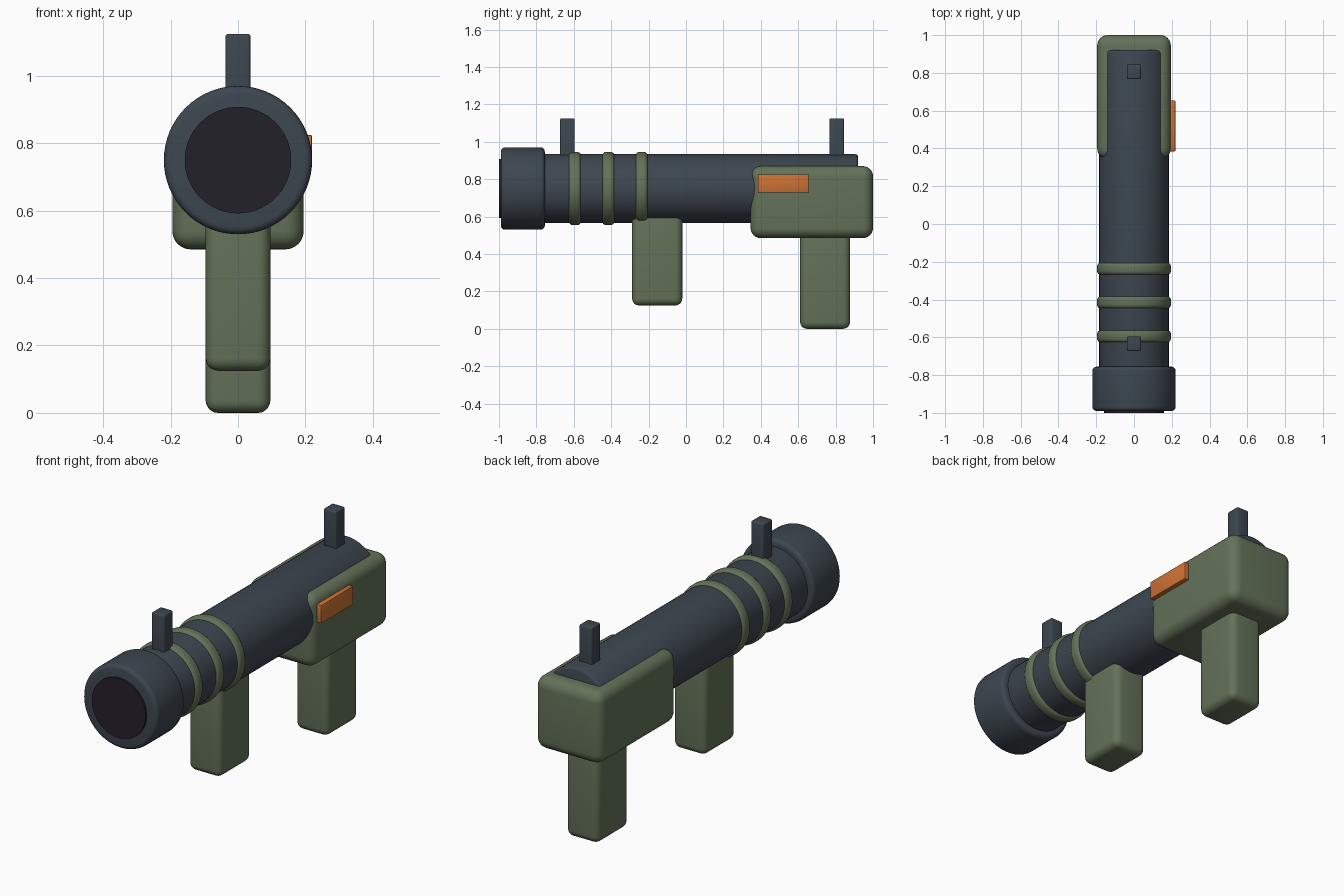
import bpy, math

if "Cube" in bpy.data.objects:
    bpy.data.objects.remove(bpy.data.objects["Cube"])


def material(name, rgb):
    m = bpy.data.materials.new(name)
    m.diffuse_color = (*rgb, 1)
    m.use_nodes = True
    m.node_tree.nodes["Principled BSDF"].inputs["Base Color"].default_value = m.diffuse_color
    return m


STEEL = material("dark slate", (0.046, 0.062, 0.080))
GREEN = material("olive green", (0.125, 0.168, 0.100))
BLACK = material("bore black", (0.017, 0.015, 0.023))
ORANGE = material("orange", (0.62, 0.17, 0.035))
AXIS_Z = 0.75


def finish(obj, name, mat, bevel, segments=4):
    obj.name = name
    obj.data.materials.append(mat)
    if bevel:
        mod = obj.modifiers.new("rounded edges", 'BEVEL')
        mod.width = bevel
        mod.segments = segments
        mod.limit_method = 'ANGLE'
        mod.angle_limit = math.radians(40)
        bpy.ops.object.modifier_apply(modifier=mod.name)
    bpy.ops.object.shade_smooth_by_angle(angle=math.radians(35))
    return obj


def box(name, mat, x, y, z, bevel, segments=4):
    """Rounded box from (min, max) ranges."""
    bpy.ops.mesh.primitive_cube_add(size=1, location=[sum(r) / 2 for r in (x, y, z)])
    obj = bpy.context.object
    obj.scale = [r[1] - r[0] for r in (x, y, z)]
    bpy.ops.object.transform_apply(location=False, rotation=False, scale=True)
    return finish(obj, name, mat, bevel, segments)


def barrel(name, mat, radius, y0, y1, bevel, segments=4):
    """Rounded cylinder along the launcher axis."""
    bpy.ops.mesh.primitive_cylinder_add(vertices=64, radius=radius, depth=y1 - y0,
                                        location=(0, (y0 + y1) / 2, AXIS_Z),
                                        rotation=(math.pi / 2, 0, 0))
    return finish(bpy.context.object, name, mat, bevel, segments)


# Tube, muzzle collar and dark bore
barrel("tube", STEEL, 0.184, -0.90, 0.92, 0.015, 3)
barrel("muzzle", STEEL, 0.22, -0.99, -0.755, 0.022)
barrel("bore", BLACK, 0.158, -1.0, -0.95, 0)

# Raised bands around the tube
for i, y in enumerate((-0.594, -0.415, -0.237)):
    barrel(f"band_{i + 1}", GREEN, 0.196, y - 0.033, y + 0.033, 0.022)

# Rear housing and the two grips
box("rear_housing", GREEN, (-0.195, 0.195), (0.345, 1.0), (0.485, 0.87), 0.055, 6)
box("front_grip", GREEN, (-0.096, 0.096), (-0.288, -0.02), (0.125, 0.65), 0.037, 5)
box("rear_grip", GREEN, (-0.096, 0.096), (0.61, 0.877), (0.0, 0.55), 0.037, 5)

# Front and rear sights
for name, y in (("front_sight", -0.634), ("rear_sight", 0.806)):
    box(name, STEEL, (-0.037, 0.037), (y - 0.039, y + 0.039), (0.86, 1.125), 0.008, 3)

# Side plate
box("side_plate", ORANGE, (0.19, 0.219), (0.385, 0.655), (0.728, 0.825), 0.004, 2)
